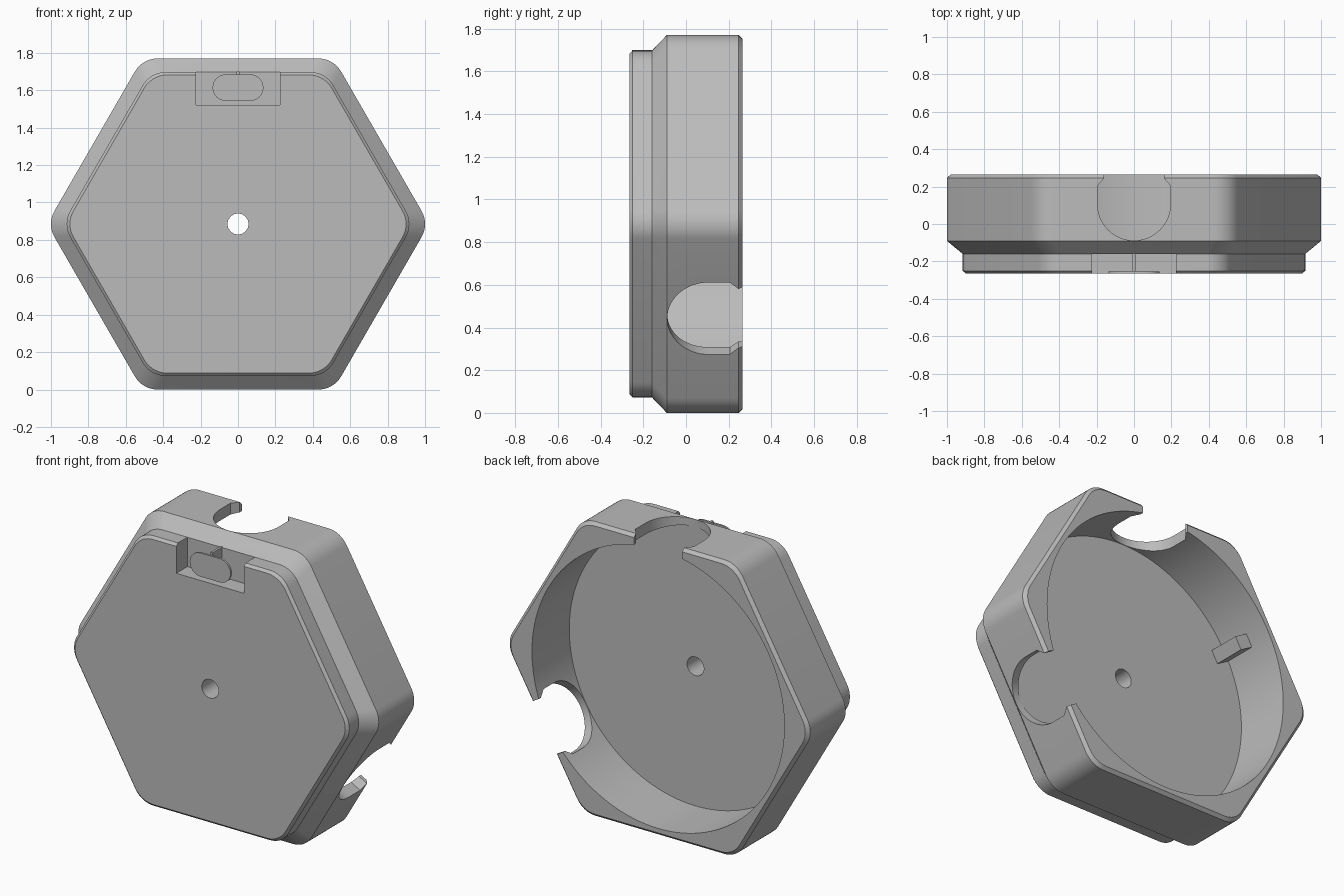
import bpy, bmesh, math
from mathutils import Matrix, Vector

cube = bpy.data.objects.get("Cube")
if cube:
    bpy.data.objects.remove(cube)

MID = 0.885          # height of the hexagon centre
FLOOR = -0.09        # depth of the cavity floor

grey = bpy.data.materials.new("plain grey")
grey.use_nodes = True
colour = (0.5, 0.5, 0.5, 1)
grey.diffuse_color = colour
grey.node_tree.nodes["Principled BSDF"].inputs["Base Color"].default_value = colour


def loft(name, rings):
    """Closed solid through matching rings of points."""
    bm = bmesh.new()
    loops = [[bm.verts.new(p) for p in ring] for ring in rings]
    n = len(loops[0])
    for a, b in zip(loops, loops[1:]):
        for i in range(n):
            j = (i + 1) % n
            bm.faces.new((a[i], a[j], b[j], b[i]))
    bm.faces.new(loops[0])
    bm.faces.new(loops[-1])
    bmesh.ops.recalc_face_normals(bm, faces=bm.faces)
    mesh = bpy.data.meshes.new(name)
    bm.to_mesh(mesh)
    bm.free()
    mesh.materials.append(grey)
    obj = bpy.data.objects.new(name, mesh)
    bpy.context.collection.objects.link(obj)
    return obj


def hexagon(apothem, y, radius=0.14, steps=8):
    """Hexagon with rounded corners, facing along y."""
    centre = (apothem - radius) / math.cos(math.pi / 6)
    ring = []
    for k in range(6):
        corner = k * math.pi / 3
        for s in range(steps + 1):
            a = corner + (s / steps - 0.5) * math.pi / 3
            ring.append((centre * math.cos(corner) + radius * math.cos(a), y,
                         MID + centre * math.sin(corner) + radius * math.sin(a)))
    return ring


def disc(radius, y, n):
    return [(radius * math.cos(t), y, MID + radius * math.sin(t))
            for t in (math.tau * i / n for i in range(n))]


def box(name, x, y, z):
    corners = [(x[0], z[0]), (x[1], z[0]), (x[1], z[1]), (x[0], z[1])]
    return loft(name, [[(a, d, b) for a, b in corners] for d in y])


def turn(obj, degrees):
    """Swing a part built at the top round to another side."""
    spin = Matrix.Rotation(math.radians(degrees), 4, 'Y')
    centre = Matrix.Translation(Vector((0, 0, MID)))
    obj.data.transform(centre @ spin @ centre.inverted())
    return obj


def slot(name):
    """Rounded cable opening with pinched lips at the back."""
    arc = [(0.195 * math.cos(t), 0.107 + 0.195 * math.sin(t))
           for t in (-math.pi * i / 32 for i in range(33))]
    outline = arc + [(-0.195, 0.205), (-0.16, 0.245), (-0.16, 0.4),
                     (0.16, 0.4), (0.16, 0.245), (0.195, 0.205)]
    return loft(name, [[(x, y, MID + r) for x, y in outline] for r in (0.7, 1.0)])


# Housing: stepped hexagonal shell
housing = loft("housing", [hexagon(a, y) for a, y in (
    (0.797, -0.265), (0.812, -0.25), (0.812, -0.16),
    (0.885, -0.09), (0.885, 0.247), (0.867, 0.265))])

# Cavity, centre hole, front recess and two cable openings
cutters = [
    loft("cavity_cutter", [disc(0.84, y, 128) for y in (FLOOR, 0.5)]),
    loft("hole_cutter", [disc(0.056, y, 32) for y in (-0.5, 0.0)]),
    box("recess_cutter", (-0.225, 0.225), (-0.4, -0.16), (1.52, 1.9)),
    slot("top_opening_cutter"),
    turn(slot("side_opening_cutter"), 120),
]
for cutter in cutters:
    cut = housing.modifiers.new(cutter.name, 'BOOLEAN')
    cut.operation = 'DIFFERENCE'
    cut.solver = 'EXACT'
    cut.object = cutter
    cutter.hide_render = True

bpy.ops.object.select_all(action='DESELECT')
bpy.context.view_layer.objects.active = housing
housing.select_set(True)
for cutter in cutters:
    bpy.ops.object.modifier_apply(modifier=cutter.name)
for cutter in cutters:
    bpy.data.objects.remove(cutter)

# Button: rounded plate held on a thin rib in the recess
ends = []
for side in (1, -1):
    for i in range(17):
        t = math.pi * (i / 16 - 0.5)
        ends.append((side * (0.065 + 0.071 * math.cos(t)),
                     1.614 + side * 0.071 * math.sin(t)))
button = loft("button", [[(x, y, z) for x, z in ends] for y in (-0.265, -0.253)])
rib = box("button_rib", (-0.007, 0.007), (-0.253, -0.155), (1.56, 1.70))

# Locating tab on the cavity wall
tab = turn(box("locating_tab", (-0.04, 0.04), (FLOOR - 0.01, 0.11),
               (MID + 0.75, MID + 0.85)), -60)

# Smooth rounded faces, sharp edges
for part in (housing, button):
    part.select_set(True)
bpy.ops.object.shade_smooth_by_angle(angle=math.radians(25))
